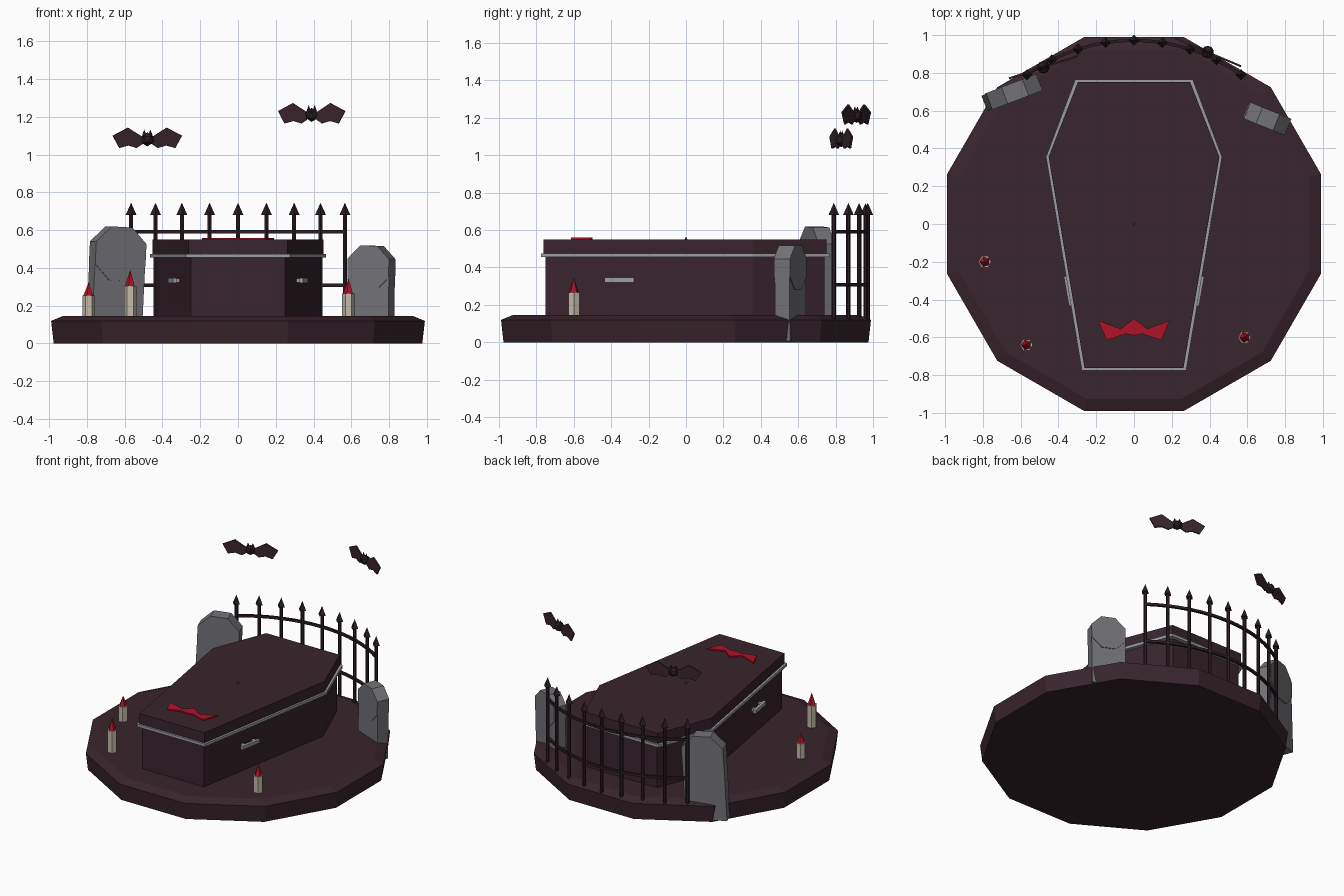
import bpy, bmesh, math
from math import sin, cos, radians, pi
from mathutils import Matrix, Vector

if "Cube" in bpy.data.objects:
    bpy.data.objects.remove(bpy.data.objects["Cube"])


def material(name, rgb):
    m = bpy.data.materials.new(name)
    m.use_nodes = True
    m.diffuse_color = (*rgb, 1)
    m.node_tree.nodes["Principled BSDF"].inputs["Base Color"].default_value = (*rgb, 1)
    return m


PLUM = material("dark plum", (0.04, 0.018, 0.026))
IRON = material("black iron", (0.024, 0.012, 0.016))
STONE = material("grey stone", (0.17, 0.17, 0.19))
SILVER = material("silver", (0.33, 0.34, 0.38))
WAX = material("cream wax", (0.55, 0.5, 0.41))
RED = material("blood red", (0.42, 0.006, 0.02))


def finish(bm, name, mat):
    bmesh.ops.recalc_face_normals(bm, faces=bm.faces)
    mesh = bpy.data.meshes.new(name)
    bm.to_mesh(mesh)
    bm.free()
    mesh.materials.append(mat)
    obj = bpy.data.objects.new(name, mesh)
    bpy.context.collection.objects.link(obj)
    return obj


def loft(bm, rings):
    """Skin a stack of equal-length closed rings and cap both ends."""
    loops = [[bm.verts.new(p) for p in ring] for ring in rings]
    for a, b in zip(loops, loops[1:]):
        for i in range(len(a)):
            j = (i + 1) % len(a)
            bm.faces.new((a[i], a[j], b[j], b[i]))
    bm.faces.new(loops[0][::-1])
    bm.faces.new(loops[-1])


def prism(bm, outline, z0, z1, mtx=Matrix()):
    loft(bm, [[mtx @ Vector((x, y, z)) for x, y in outline] for z in (z0, z1)])


def box(bm, size, mtx):
    bmesh.ops.create_cube(bm, size=1, matrix=mtx @ Matrix.Diagonal((*size, 1)))


def cone(bm, sides, r1, r2, z0, z1, mtx=Matrix()):
    bmesh.ops.create_cone(bm, cap_ends=True, segments=sides, radius1=r1, radius2=r2,
                          depth=z1 - z0, matrix=mtx @ Matrix.Translation((0, 0, (z0 + z1) / 2)))


def place(x, y, z=0, turn=0):
    return Matrix.Translation((x, y, z)) @ Matrix.Rotation(radians(turn), 4, 'Z')


def mirrored(half):
    return half + [(-x, y) for x, y in reversed(half) if x]


# Twelve-sided ground slab with a chamfered rim
bm = bmesh.new()
loft(bm, [[(r * cos(radians(15 + 30 * i)), r * sin(radians(15 + 30 * i)), z) for i in range(12)]
          for r, z in ((1.01, 0), (1.024, 0.12), (0.96, 0.145))])
finish(bm, "ground_slab", PLUM)


# Coffin: body, silver trim and lid share one tapered hexagon outline
def coffin_outline(grow):
    return mirrored([(0.25 + grow, -0.75 - grow), (0.44 + grow, 0.355), (0.285 + grow, 0.74 + grow)])


for name, grow, z0, z1, mat in (("coffin_body", 0, 0.13, 0.46, PLUM),
                                ("coffin_trim", 0.026, 0.455, 0.475, SILVER),
                                ("coffin_lid", 0.012, 0.47, 0.55, PLUM)):
    bm = bmesh.new()
    prism(bm, coffin_outline(grow), z0, z1)
    finish(bm, name, mat)

# Side handles: a grip bar on two short mounts
for side, label in ((1, "left"), (-1, "right")):
    bm = bmesh.new()
    mtx = place(side * 0.348, -0.355, 0.333, -side * 10)
    box(bm, (0.02, 0.16, 0.026), mtx)
    for y in (-0.05, 0.05):
        box(bm, (0.05, 0.022, 0.022), mtx @ Matrix.Translation((-side * 0.02, y, 0)))
    finish(bm, "handle_" + label, SILVER)

# Winged emblem and stud on the lid
bm = bmesh.new()
prism(bm, mirrored([(0, -0.59), (0.045, -0.582), (0.145, -0.615), (0.19, -0.51),
                    (0.07, -0.555), (0, -0.5)]), 0.55, 0.559)
finish(bm, "lid_emblem", RED)
bm = bmesh.new()
cone(bm, 6, 0.008, 0.005, 0.548, 0.559)
finish(bm, "lid_stud", RED)

# Candles with pointed flames
for i, (x, y, top, tip) in enumerate(((-0.79, -0.2, 0.255, 0.325), (-0.57, -0.64, 0.305, 0.39),
                                      (0.585, -0.6, 0.265, 0.345)), 1):
    bm = bmesh.new()
    cone(bm, 6, 0.034, 0.034, 0.13, top, place(x, y, 0, 30))
    finish(bm, f"candle_{i}", WAX)
    bm = bmesh.new()
    cone(bm, 5, 0.028, 0, top, tip, place(x, y, 0, 18))
    finish(bm, f"flame_{i}", RED)

# Gravestones: upright slab with a thicker eight-sided disc as rounded head
for label, x, y, turn, lean, width, head in (("right", -0.66, 0.69, 21, 3, 0.285, 0.475),
                                             ("left", 0.7, 0.56, -22, 1, 0.235, 0.4)):
    bm = bmesh.new()
    mtx = place(x, y, 0, turn) @ Matrix.Rotation(radians(lean), 4, 'Y')
    box(bm, (width, 0.085, head), mtx @ Matrix.Translation((0, 0, head / 2 + 0.01)))
    r = width / 2 / cos(pi / 8)
    disc = [(r * cos(pi / 8 + k * pi / 4), r * sin(pi / 8 + k * pi / 4)) for k in range(8)]
    prism(bm, disc, -0.047, 0.047,
          mtx @ Matrix.Translation((0, 0, head)) @ Matrix.Rotation(pi / 2, 4, 'X'))
    finish(bm, "gravestone_" + label, STONE)

# Curved iron fence: posts, spearheads and two rails
R, STEP = 0.972, radians(8.9)
posts, spears = bmesh.new(), bmesh.new()
for i in range(-4, 5):
    mtx = place(R * sin(i * STEP), R * cos(i * STEP))
    cone(posts, 6, 0.012, 0.012, 0.11, 0.69, mtx)
    cone(spears, 4, 0.029, 0, 0.68, 0.745, mtx)
finish(posts, "fence_posts", IRON)
finish(spears, "fence_spearheads", IRON)
for label, z in (("lower", 0.308), ("upper", 0.592)):
    bm = bmesh.new()
    rings = []
    for i in range(-8, 9):
        a = i * STEP / 2
        rings.append([((R + dr) * sin(a), (R + dr) * cos(a), z + dz)
                      for dr, dz in ((-.008, -.009), (.008, -.009), (.008, .009), (-.008, .009))])
    loft(bm, rings)
    finish(bm, f"fence_{label}_rail", IRON)

# Flying bats: faceted body and head ears, thin scalloped wings
WING = [(0.02, 0.02), (0.035, 0.018), (0.108, 0.062), (0.192, 0.02), (0.155, -0.045),
        (0.105, -0.032), (0.06, -0.045), (0.02, -0.02)]
for label, x, y, z, turn in (("right", -0.48, 0.83, 1.08, 18), ("left", 0.39, 0.91, 1.21, -23)):
    mtx = place(x, y, z, turn)
    bm = bmesh.new()
    bmesh.ops.create_icosphere(bm, subdivisions=1, radius=0.037, matrix=mtx)
    for s in (-1, 1):
        cone(bm, 4, 0.013, 0, 0.02, 0.052, mtx @ Matrix.Translation((s * 0.017, 0, 0)))
    finish(bm, f"bat_{label}_body", IRON)
    bm = bmesh.new()
    for s in (-1, 1):
        prism(bm, [(s * u, v) for u, v in WING], -0.005, 0.005,
              mtx @ Matrix.Rotation(pi / 2, 4, 'X'))
    finish(bm, f"bat_{label}_wings", PLUM)
